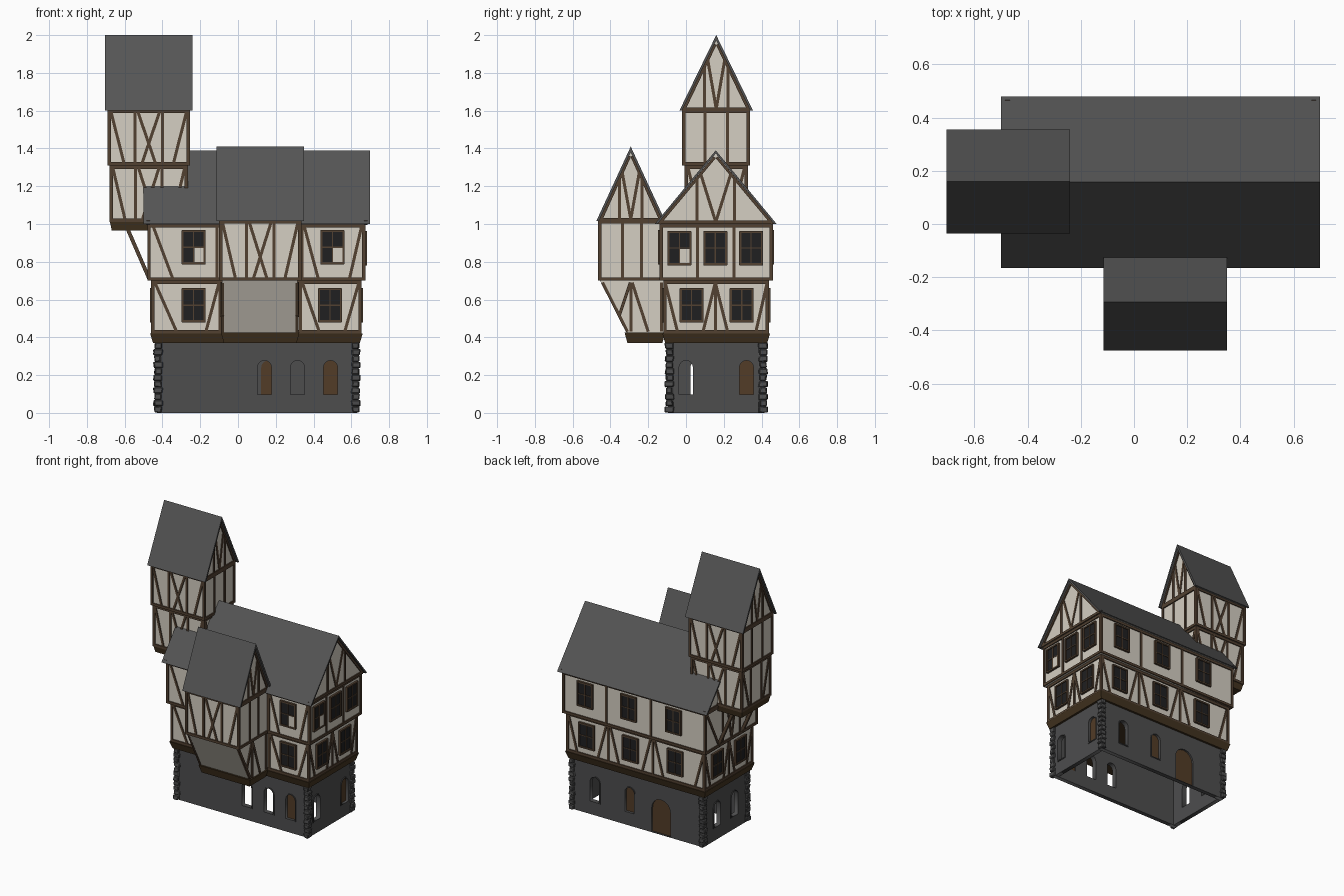
import bpy, bmesh, math, random
from mathutils import Matrix, Vector

if "Cube" in bpy.data.objects:
    bpy.data.objects.remove(bpy.data.objects["Cube"])

random.seed(4)


def material(name, r, g, b):
    m = bpy.data.materials.new(name)
    m.diffuse_color = (r, g, b, 1)
    m.use_nodes = True
    m.node_tree.nodes["Principled BSDF"].inputs["Base Color"].default_value = m.diffuse_color
    return m


PLASTER = material("plaster", 0.66, 0.62, 0.54)
WOOD = material("timber brown", 0.085, 0.053, 0.031)
DARK = material("dark floor wood", 0.055, 0.033, 0.014)
PLANK = material("plank brown", 0.085, 0.045, 0.02)
STONE = material("grey stone", 0.075, 0.075, 0.076)
ROOF = material("roof slate", 0.09, 0.09, 0.09)
GLASS = material("dark glass", 0.014, 0.014, 0.015)


def finish(name, bm, mat):
    bmesh.ops.recalc_face_normals(bm, faces=bm.faces)
    me = bpy.data.meshes.new(name)
    bm.to_mesh(me)
    bm.free()
    me.materials.append(mat)
    ob = bpy.data.objects.new(name, me)
    bpy.context.collection.objects.link(ob)
    return ob


def box(name, x, y, z, mat, inset=0.0):
    """Box from ranges; the bottom can be narrower by inset."""
    bm = bmesh.new()
    for v in bmesh.ops.create_cube(bm, size=1)["verts"]:
        k = inset if v.co.z < 0 else 0
        v.co = Vector((x[0] + k if v.co.x < 0 else x[1] - k,
                       y[0] + k if v.co.y < 0 else y[1] - k,
                       z[0] if v.co.z < 0 else z[1]))
    return finish(name, bm, mat)


def prism(name, pts, x0, x1, mat):
    """Extrude a (y, z) profile along x."""
    bm = bmesh.new()
    f = bm.faces.new([bm.verts.new((x0, y, z)) for y, z in pts])
    ext = bmesh.ops.extrude_face_region(bm, geom=[f])["geom"]
    bmesh.ops.translate(bm, vec=(x1 - x0, 0, 0),
                        verts=[g for g in ext if isinstance(g, bmesh.types.BMVert)])
    return finish(name, bm, mat)


def face(ux, uy, d):
    """Wall frame: local x runs along the wall, y is up, z points outward."""
    u, v = Vector((ux, uy, 0)), Vector((0, 0, 1))
    n = u.cross(v)
    return Matrix.Translation(n * d) @ Matrix((u, v, n)).transposed().to_4x4()


def beam(bm, M, a, b, w=0.018, t0=-0.01, t1=0.008):
    a, b = Vector(a), Vector(b)
    d, mid = b - a, (a + b) / 2
    bmesh.ops.create_cube(bm, size=1, matrix=M @ Matrix.Translation((mid.x, mid.y, (t0 + t1) / 2))
                          @ Matrix.Rotation(math.atan2(d.y, d.x), 4, 'Z')
                          @ Matrix.Diagonal((d.length, w, t1 - t0, 1)))


def plate(name, M, outline, holes, t, depth, mat):
    """Flat panel with holes, made from a filled 2D curve."""
    cu = bpy.data.curves.new(name, 'CURVE')
    cu.dimensions, cu.fill_mode, cu.extrude = '2D', 'BOTH', t / 2
    for loop in [outline] + holes:
        s = cu.splines.new('POLY')
        s.points.add(len(loop) - 1)
        for p, (u, v) in zip(s.points, loop):
            p.co = (u, v, 0, 1)
        s.use_cyclic_u = True
    tmp = bpy.data.objects.new(name + "_curve", cu)
    bpy.context.collection.objects.link(tmp)
    bpy.context.view_layer.update()
    me = bpy.data.meshes.new_from_object(tmp.evaluated_get(bpy.context.evaluated_depsgraph_get()))
    bpy.data.objects.remove(tmp)
    bm = bmesh.new()
    bm.from_mesh(me)
    bpy.data.meshes.remove(me)
    bmesh.ops.remove_doubles(bm, verts=bm.verts, dist=1e-5)
    bm.transform(M @ Matrix.Translation((0, 0, depth - t / 2)))
    return finish(name, bm, mat)


def arch(c, z0, w, h):
    r = w / 2
    return [(c - r, z0), (c + r, z0)] + [
        (c + r * math.cos(i * math.pi / 8), z0 + h - r + r * math.sin(i * math.pi / 8)) for i in range(9)]


def storey(name, bm, x, y, z):
    """Plaster box with corner posts and rails; returns front, right, back, left frames."""
    k = 0.008
    box(name, (x[0] + k, x[1] - k), (y[0] + k, y[1] - k), z, PLASTER)
    frames = [(face(1, 0, -y[0] - k), x[0], x[1]), (face(0, 1, x[1] - k), y[0], y[1]),
              (face(-1, 0, y[1] - k), -x[1], -x[0]), (face(0, -1, -x[0] - k), -y[1], -y[0])]
    for M, a, b in frames:
        for u in (a + 0.009, b - 0.009):
            beam(bm, M, (u, z[0]), (u, z[1]))
        for v in (z[0] + 0.009, z[1] - 0.009):
            beam(bm, M, (a, v), (b, v))
    return [f[0] for f in frames]


def lines(bm, M, z, pairs):
    """Posts and braces given as (u at top, u at bottom)."""
    for a, b in pairs:
        beam(bm, M, (a, z[1] - 0.01), (b, z[0] + 0.01), 0.016, -0.01, 0.006)


def window(name, M, c, z, pale=None):
    w, h = 0.062, 0.089
    plate(name + "_glass", M, [(c - w, z - h), (c + w, z - h), (c + w, z + h), (c - w, z + h)], [], 0.012, 0.008, GLASS)
    bm = bmesh.new()
    for s in (-1, 0, 1):
        k = 0.011 if s else 0.006
        beam(bm, M, (c + s * (w - 0.004), z - h), (c + s * (w - 0.004), z + h), k, 0, 0.015 if s else 0.012)
        beam(bm, M, (c - w, z + s * (h - 0.004)), (c + w, z + s * (h - 0.004)), k, 0, 0.015 if s else 0.012)
    finish(name + "_frame", bm, WOOD)
    if pale:  # one pale pane, lower half
        a, b = sorted((c + pale * 0.004, c + pale * 0.053))
        plate(name + "_pale_pane", M, [(a, z - 0.08), (b, z - 0.08), (b, z - 0.004), (a, z - 0.004)], [], 0.004, 0.011, PLASTER)


def roof(name, bm, x, y, z, p, v):
    """Two-slope shell, plaster gables and gable timbers."""
    c, hw, ty = (y[0] + y[1]) / 2, (y[1] - y[0]) / 2, 0.014
    s = (z[1] - z[0]) / hw
    top = z[1] - s * ty
    prism(name + "_roof", [(y[0], z[0]), (c, z[1]), (y[1], z[0]), (y[1] - ty, z[0]), (c, top), (y[0] + ty, z[0])], x[0], x[1], ROOF)
    prism(name + "_gable", [(y[0] + ty, z[0]), (c, top), (y[1] - ty, z[0])], x[0] + 0.023, x[1] - 0.023, PLASTER)
    for M, q in ((face(0, 1, x[1] - 0.023), c), (face(0, -1, -x[0] - 0.023), -c)):
        beam(bm, M, (q - hw + ty, z[0] + 0.009), (q + hw - ty, z[0] + 0.009))
        for k in (-1, 1):
            beam(bm, M, (q + k * (hw - ty - 0.008), z[0]), (q + k * 0.005, top - 0.02), 0.014)
            beam(bm, M, (q + k * p, z[0]), (q + k * p, top - p * s - 0.005), 0.016, -0.01, 0.006)
            beam(bm, M, (q, z[0] + 0.01), (q + k * v, top - v * s - 0.01), 0.016, -0.01, 0.005)


# Stone ground floor: hollow walls with arched openings, some closed by planks
WZ, WW, WH = 0.097, 0.074, 0.18
walls = [("front", face(1, 0, 0.095), -0.43, 0.63, (0.14, 0.315, 0.49), (0.49,)),
         ("right", face(0, 1, 0.63), -0.065, 0.385, (0.0, 0.32), (0.32,)),
         ("back", face(-1, 0, 0.415), -0.63, 0.43, (-0.44, -0.16), (-0.16,)),
         ("left", face(0, -1, 0.43), -0.385, 0.065, (-0.26, -0.06), ())]
for side, M, a, b, cs, shut in walls:
    holes = [arch(c, WZ, WW, WH) for c in cs]
    if side == "back":
        holes.append(arch(0.09, 0.004, 0.15, 0.25))
        plate("back_door", M, holes[-1], [], 0.01, -0.012, PLANK)
    plate(side + "_stone_wall", M, [(a, 0), (b, 0), (b, 0.375), (a, 0.375)], holes, 0.03, 0, STONE)
    for c in cs:
        plate(side + "_arch_frame", M, arch(c, WZ - 0.006, WW + 0.012, WH + 0.012), [arch(c, WZ, WW, WH)], 0.01, 0.005, STONE)
    for c in shut:
        plate(side + "_plank_shutter", M, arch(c, WZ, WW, WH), [], 0.01, -0.014, PLANK)

# Rough corner stones
bm = bmesh.new()
for cx, cy in ((-0.423, -0.088), (0.623, -0.088), (-0.423, 0.408), (0.623, 0.408)):
    for i in range(11):
        long = 0.046 if i % 2 else 0.036
        sc = (long, 0.082 - long, 0.033)
        for v in bmesh.ops.create_cube(bm, size=1)["verts"]:
            v.co = Vector((cx + v.co.x * sc[0], cy + v.co.y * sc[1], 0.018 + i * 0.0337 + v.co.z * sc[2]))
            v.co += Vector((random.uniform(-0.005, 0.005), random.uniform(-0.005, 0.005), random.uniform(-0.001, 0.001)))
bmesh.ops.bevel(bm, geom=bm.edges[:], offset=0.005, segments=1, affect='EDGES')
finish("corner_stones", bm, STONE)

# Main house: floor slab, two jettied storeys and the roof
box("main_floor_slab", (-0.465, 0.66), (-0.125, 0.445), (0.37, 0.42), DARK, 0.015)
bm = bmesh.new()
Z1, Z2 = (0.42, 0.70), (0.70, 1.0)
f, r, b, l = storey("lower_storey", bm, (-0.46, 0.655), (-0.12, 0.44), Z1)
lines(bm, f, Z1, [(-0.44, -0.325), (-0.10, -0.17), (-0.095, -0.095), (0.33, 0.33), (0.34, 0.43), (0.64, 0.565)])
for M, s in ((r, 1), (l, -1)):
    lines(bm, M, Z1, [(s * a, s * c) for a, c in ((0.155, 0.155), (0.155, 0.09), (0.155, 0.22), (-0.11, -0.045), (0.43, 0.37))])
    for c in (0.03, 0.295):
        window("lower_side_window", M, s * c, 0.57)
lines(bm, b, Z1, [(-0.32, -0.32), (0.036, 0.036)])
edges = (-0.655, -0.32, 0.036, 0.46)
for e0, e1 in zip(edges, edges[1:]):
    lines(bm, b, Z1, [(e0 + 0.015, e0 + 0.085), (e1 - 0.015, e1 - 0.085)])
for c in (-0.235, 0.487):
    window("lower_front_window", f, c, 0.57)
for c in (-0.49, -0.14, 0.22):
    window("lower_back_window", b, c, 0.57)
    window("upper_back_window", face(-1, 0, 0.452), c, 0.877)
f, r, b, l = storey("upper_storey", bm, (-0.48, 0.675), (-0.14, 0.46), Z2)
lines(bm, f, Z2, [(-0.45, -0.345), (-0.11, -0.11), (0.34, 0.34), (0.35, 0.425), (0.655, 0.59)])
lines(bm, r, Z2, [(0.06, 0.06), (0.255, 0.255)])
lines(bm, b, Z2, [(-0.32, -0.32), (0.036, 0.036)])
lines(bm, l, Z2, [(-0.06, -0.06), (-0.255, -0.255), (-0.44, -0.3), (0.12, -0.02), (-0.21, -0.155), (-0.1, -0.155)])
window("upper_front_window", f, -0.235, 0.877, 1)
window("upper_front_window", f, 0.5, 0.877, 1)
for c, pale in ((-0.035, 1), (0.155, None), (0.345, None)):
    window("upper_right_window", r, c, 0.872, pale)
roof("main", bm, (-0.5, 0.7), (-0.165, 0.48), (1.0, 1.39), 0.1, 0.08)
finish("main_timbers", bm, WOOD)


def thirds(bm, M, u0, u1, z):
    """Two posts, a crossed middle panel and slanted side panels."""
    w = (u1 - u0) / 3
    lines(bm, M, z, [(u0 + w * a, u0 + w * c) for a, c in
                     ((1, 1), (2, 2), (0.12, 0.6), (1.1, 1.75), (1.9, 1.25), (2.88, 2.4))])


# Front bay: slab, slanted oriel, storey and roof
box("bay_floor_slab", (-0.09, 0.325), (-0.325, -0.11), (0.37, 0.425), DARK, 0.015)
prism("bay_slanted_base", [(-0.11, 0.42), (-0.31, 0.42), (-0.455, 0.7), (-0.11, 0.7)], -0.085, 0.315, PLASTER)
bm = bmesh.new()
for M, s in ((face(0, 1, 0.315), 1), (face(0, -1, 0.085), -1)):
    lines(bm, M, Z1, [(s * a, s * c) for a, c in
                      ((-0.442, -0.31), (-0.29, -0.29), (-0.285, -0.2), (-0.13, -0.13))])
    beam(bm, M, (s * -0.295, 0.69), (s * -0.355, 0.51), 0.016)
f, r, b, l = storey("bay_storey", bm, (-0.10, 0.335), (-0.465, -0.115), (0.7, 1.02))
thirds(bm, f, -0.10, 0.335, (0.7, 1.02))
for M, s in ((r, 1), (l, -1)):
    lines(bm, M, (0.7, 1.02), [(s * -0.335, s * -0.335), (s * -0.235, s * -0.235)])
roof("bay", bm, (-0.115, 0.35), (-0.475, -0.11), (1.015, 1.41), 0.06, 0.045)
finish("bay_timbers", bm, WOOD)

# Overhanging tower with slanted struts
box("tower_floor_slab", (-0.68, -0.265), (-0.005, 0.325), (0.965, 1.02), DARK, 0.012)
bm = bmesh.new()
ZA, ZB = (1.01, 1.31), (1.31, 1.605)
f, r, b, l = storey("tower_lower_storey", bm, (-0.68, -0.265), (-0.008, 0.328), ZA)
thirds(bm, f, -0.68, -0.265, ZA)
thirds(bm, b, 0.265, 0.68, ZA)
for M, c in ((r, 0.16), (l, -0.16)):
    lines(bm, M, ZA, [(c - 0.06, c - 0.06), (c + 0.06, c + 0.06), (c - 0.15, c - 0.08), (c + 0.15, c + 0.08)])
f, r, b, l = storey("tower_upper_storey", bm, (-0.69, -0.255), (-0.02, 0.338), ZB)
thirds(bm, f, -0.69, -0.255, ZB)
thirds(bm, b, 0.255, 0.69, ZB)
for M, c in ((r, 0.16), (l, -0.16)):
    lines(bm, M, ZB, [(c - 0.06, c - 0.06), (c + 0.06, c + 0.06)])
roof("tower", bm, (-0.705, -0.24), (-0.035, 0.355), (1.6, 2.0), 0.062, 0.045)
for y in (0.025, 0.295):
    beam(bm, face(1, 0, -y), (-0.585, 0.975), (-0.47, 0.71), 0.02, -0.01, 0.01)
finish("tower_timbers", bm, WOOD)
